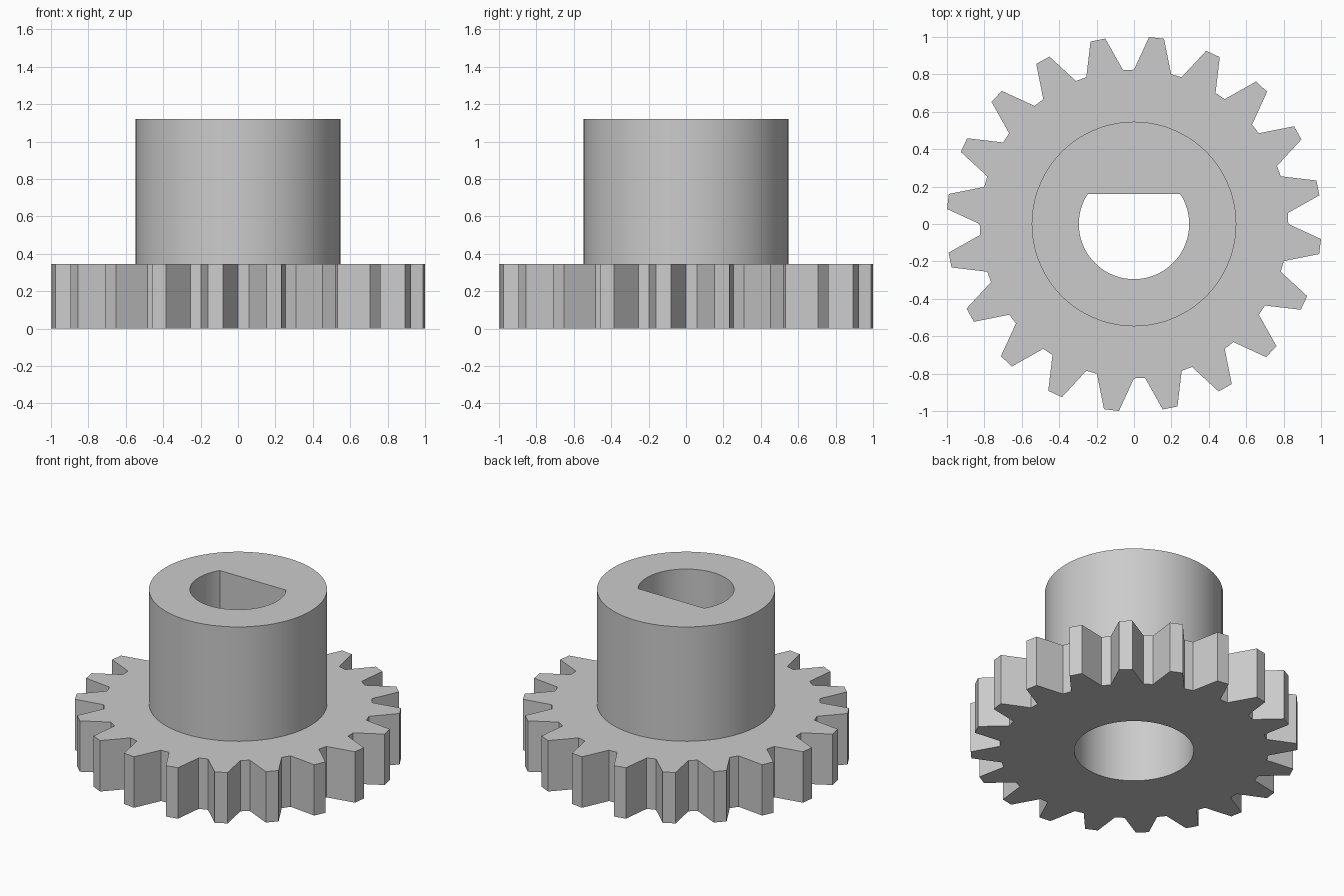
import bpy
import bmesh
from math import cos, sin, radians, asin, degrees

if "Cube" in bpy.data.objects:
    bpy.data.objects.remove(bpy.data.objects["Cube"], do_unlink=True)

TEETH = 20
SEGMENTS = TEETH * 4
STEP = 360 / SEGMENTS
TIP_R, ROOT_R = 1.003, 0.825
HUB_R, SOCKET_R, SHAFT_R = 0.547, 0.367, 0.295
FLAT_Y = 0.16
WHEEL_TOP, SOCKET_TOP, HUB_TOP = 0.345, 0.6, 1.12

grey = bpy.data.materials.new("plain grey")
grey.use_nodes = True
grey.diffuse_color = (0.6, 0.6, 0.6, 1)
grey.node_tree.nodes["Principled BSDF"].inputs["Base Color"].default_value = (0.6, 0.6, 0.6, 1)


def polar(radius, angle):
    return radius * cos(radians(angle)), radius * sin(radians(angle))


def circle(radius):
    return [polar(radius, i * STEP) for i in range(SEGMENTS)]


def gear_outline():
    # Each tooth: root, tip, tip, root
    pattern = [(ROOT_R, 4.1), (TIP_R, 8.8), (TIP_R, 13.4), (ROOT_R, 18)]
    return [polar(r, t * 360 / TEETH + a) for t in range(TEETH) for r, a in pattern]


def d_outline():
    # Round shaft bore cut by a flat on the back side
    corner = degrees(asin(FLAT_Y / SHAFT_R))
    points = []
    for i in range(SEGMENTS):
        angle = i * STEP
        for c in (corner, 180 - corner):
            if abs(angle - c) < STEP / 2:
                angle = c
        radius = SHAFT_R
        if corner < angle < 180 - corner:
            radius = FLAT_Y / sin(radians(angle))
        points.append(polar(radius, angle))
    return points


def loft(name, loops):
    # Bridge successive outlines, each given as (points, height)
    bm = bmesh.new()
    rings = [[bm.verts.new((x, y, z)) for x, y in pts] for pts, z in loops]
    for a, b in zip(rings, rings[1:]):
        for i in range(SEGMENTS):
            j = (i + 1) % SEGMENTS
            bm.faces.new((a[i], a[j], b[j], b[i]))
    mesh = bpy.data.meshes.new(name)
    bm.to_mesh(mesh)
    bm.free()
    mesh.materials.append(grey)
    obj = bpy.data.objects.new(name, mesh)
    bpy.context.collection.objects.link(obj)
    bpy.ops.object.select_all(action="DESELECT")
    obj.select_set(True)
    bpy.context.view_layer.objects.active = obj
    bpy.ops.object.shade_smooth_by_angle(angle=radians(20))
    return obj


gear, hub, socket, shaft = gear_outline(), circle(HUB_R), circle(SOCKET_R), d_outline()

# Align round outlines with the tooth outline start
gear = gear[-1:] + gear[:-1]

# Toothed wheel with round socket underneath
loft("gear_wheel", [(socket, WHEEL_TOP), (socket, 0), (gear, 0),
                    (gear, WHEEL_TOP), (hub, WHEEL_TOP)])

# Hub with D-shaped bore opening into the socket
loft("hub", [(hub, WHEEL_TOP), (hub, HUB_TOP), (shaft, HUB_TOP),
             (shaft, SOCKET_TOP), (socket, SOCKET_TOP), (socket, WHEEL_TOP)])
